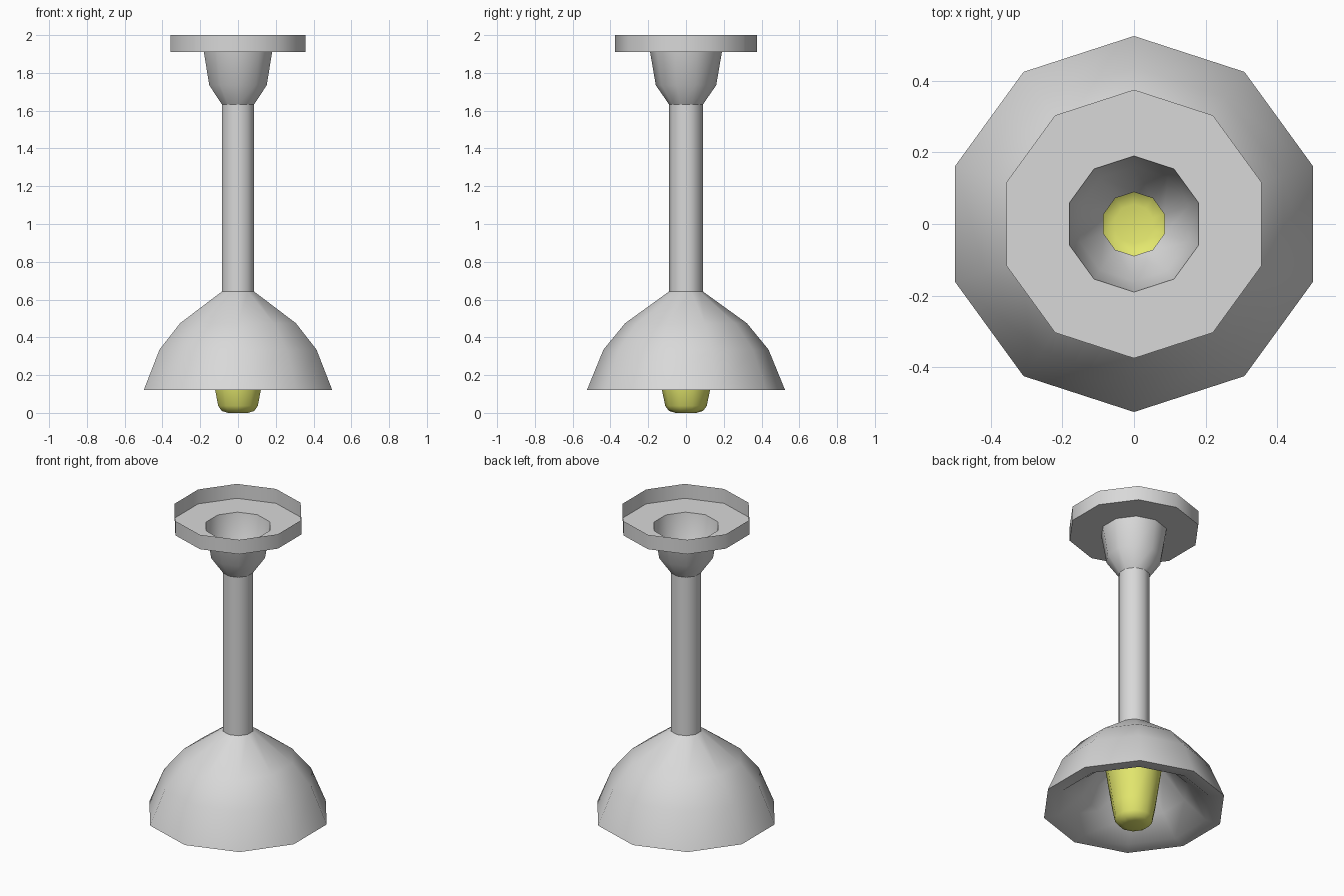
import bpy, bmesh
from math import sin, cos, pi, radians

SIDES = 10

cube = bpy.data.objects.get("Cube")
if cube:
    bpy.data.objects.remove(cube, do_unlink=True)


def make_material(name, rgb):
    mat = bpy.data.materials.new(name)
    mat.use_nodes = True
    color = (*rgb, 1)
    mat.diffuse_color = color
    mat.node_tree.nodes["Principled BSDF"].inputs["Base Color"].default_value = color
    return mat


def lathe(name, profile, mat, cap_bottom=False):
    """Turn a (radius, height) profile, listed bottom to top outside, into a ten-sided shell."""
    bm = bmesh.new()
    rings = []
    for r, z in profile:
        angles = [pi / 2 + 2 * pi * i / SIDES for i in range(SIDES)]
        rings.append([bm.verts.new((r * cos(a), r * sin(a), z)) for a in angles])
    for low, high in zip(rings, rings[1:]):
        for i in range(SIDES):
            j = (i + 1) % SIDES
            bm.faces.new((low[i], low[j], high[j], high[i]))
    if cap_bottom:
        bm.faces.new(rings[0][::-1])
    mesh = bpy.data.meshes.new(name)
    bm.to_mesh(mesh)
    bm.free()
    mesh.materials.append(mat)
    obj = bpy.data.objects.new(name, mesh)
    bpy.context.collection.objects.link(obj)
    bpy.ops.object.select_all(action='DESELECT')
    obj.select_set(True)
    bpy.context.view_layer.objects.active = obj
    bpy.ops.object.shade_smooth_by_angle(angle=radians(55))
    return obj


grey = make_material("light grey metal", (0.69, 0.69, 0.69))
yellow = make_material("yellow glass", (0.77, 0.80, 0.155))

# Ceiling plate: flat ring with an upright rim, open on top
lathe("ceiling_plate", [(0.19, 1.91), (0.375, 1.91), (0.375, 2.0)], grey)

# Hollow cup joining the plate to the pole
lathe("mount_cup", [(0.089, 1.632), (0.16, 1.735), (0.19, 1.91)], grey)

# Hollow pole
lathe("pole", [(0.089, 0.643), (0.089, 1.632)], grey)

# Bell shade: shallow underside rising to the bulb, flat rim, then outer wall
underside = [(0.17, 0.40), (0.31, 0.23), (0.44, 0.127)]
outer = [(0.525, 0.12), (0.437, 0.335), (0.322, 0.475), (0.089, 0.643)]
lathe("lamp_shade", underside + outer, grey)

# Tapered bulb with a rounded tip, open at the top under the pole
lathe("bulb", [(0.055, 0.0), (0.09, 0.01), (0.11, 0.037), (0.127, 0.12), (0.17, 0.40)],
      yellow, cap_bottom=True)
